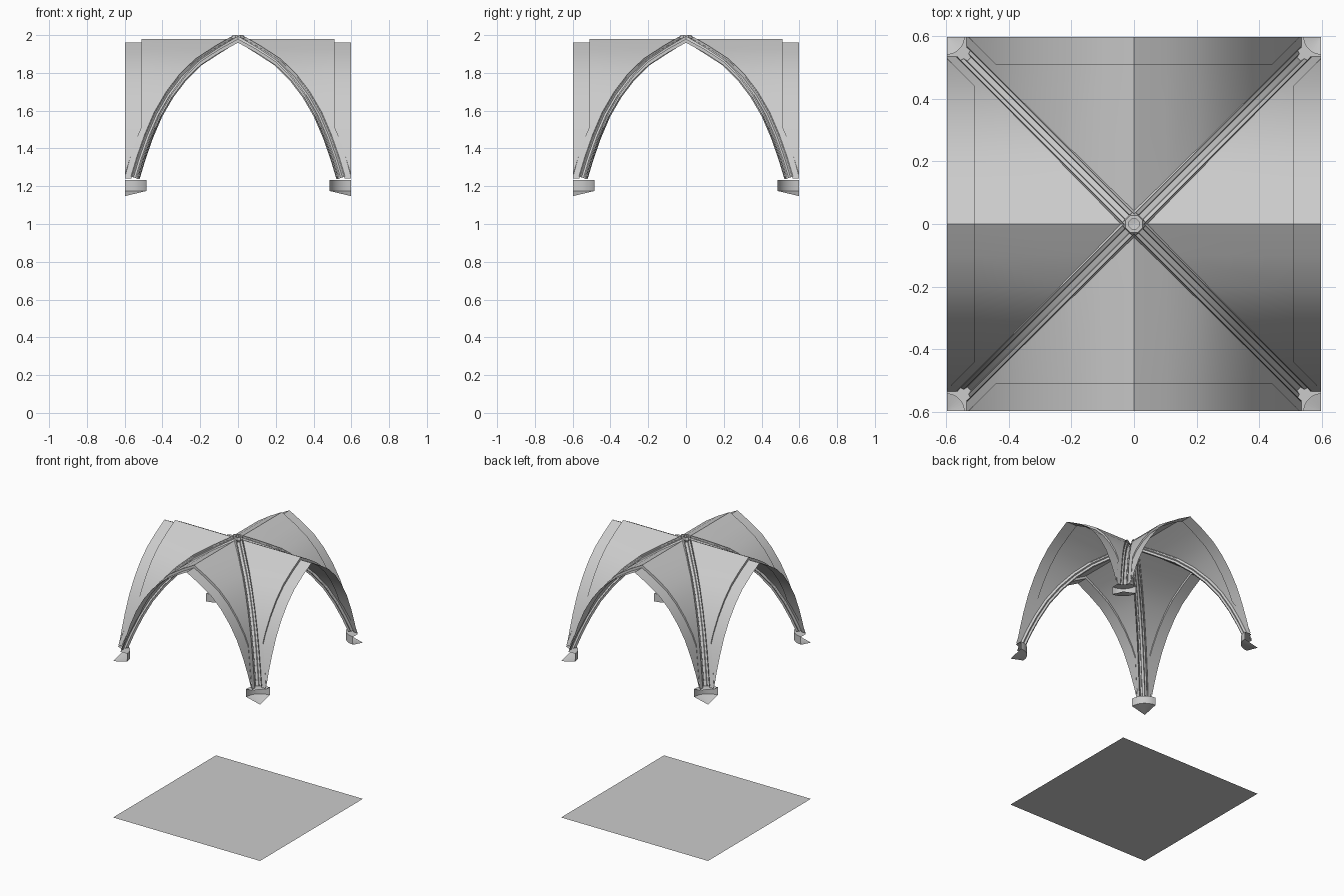
import bpy, math
from mathutils import Vector, Matrix

if "Cube" in bpy.data.objects:
    bpy.data.objects.remove(bpy.data.objects["Cube"])

HALF = 0.597
# pointed arch: half-span offset -> height of the underside
ARCH = [(0, 1.96), (.1, 1.905), (.2, 1.84), (.28, 1.762), (.35, 1.67),
        (.41, 1.567), (.46, 1.45), (.5, 1.335), (.53, 1.235), (.54, 1.2)]


def height(x):
    x = abs(x)
    for (a, za), (b, zb) in zip(ARCH, ARCH[1:]):
        if x <= b:
            return za + (zb - za) * (x - a) / (b - a)
    return ARCH[-1][1]


def build(name, verts, faces, turn=0, smooth=True):
    me = bpy.data.meshes.new(name)
    rot = Matrix.Rotation(turn * math.pi / 2, 3, 'Z')
    me.from_pydata([rot @ Vector(v) for v in verts], [], faces)
    me.update()
    ob = bpy.data.objects.new(name, me)
    bpy.context.collection.objects.link(ob)
    if smooth:
        bpy.ops.object.select_all(action='DESELECT')
        ob.select_set(True)
        bpy.context.view_layer.objects.active = ob
        bpy.ops.object.shade_smooth_by_angle(angle=math.radians(32))
    return ob


def loft(name, rows, turn=0, smooth=True):
    """Skin a list of equally long point rows."""
    n = len(rows[0])
    verts = [p for r in rows for p in r]
    faces = [(i * n + j, i * n + j + 1, (i + 1) * n + j + 1, (i + 1) * n + j)
             for i in range(len(rows) - 1) for j in range(n - 1)]
    return build(name, verts, faces, turn, smooth)


def edge(x):
    # line where the web meets the wall arch
    return min(HALF, max(.51, abs(x) + .07))


def columns(limit):
    half = sorted({a for a, _ in ARCH if 0 < a < limit} | {.44, limit})
    return [-a for a in reversed(half)] + [0] + half


# diagonal rib section: (across, along outward normal)
RIB = [(-.03, .02), (-.022, .032), (-.022, .012), (-.011, .008), (-.008, -.006),
       (.008, -.006), (.011, .008), (.022, .012), (.022, .032), (.03, .02)]
d = Vector((1, 1, 0)).normalized()
side = Vector((-1, 1, 0)).normalized()

for k in range(4):
    # curved web panel
    loft(f"web_{k}", [[(x, abs(x) + .03, height(x) + .02), (x, edge(x), height(x) + .02)]
                      for x in columns(.534)], k)
    # wall arch band with its step up to the web
    loft(f"wall_arch_{k}", [[(x, edge(x), height(x) + .02), (x, edge(x), height(x)),
                             (x, HALF, height(x))] for x in columns(.526)], k)

    # diagonal rib swept from crown to springing
    path = [(t, z) for t, z in ARCH[:-1]]
    rows = []
    for i, (t, z) in enumerate(path):
        a, b = path[max(i - 1, 0)], path[min(i + 1, len(path) - 1)]
        tan = Vector((b[0] - a[0], b[0] - a[0], b[1] - a[1])).normalized()
        nor = Vector((0, 0, 1)) if i == 0 else side.cross(tan).normalized()
        if nor.z < 0:
            nor = -nor
        base = Vector((t, t, z + .006)) + d * (.015 if i == 0 else 0)
        rows.append([base + side * u + nor * w for u, w in RIB])
    loft(f"diagonal_rib_{k}", rows, k)

    # quarter-round corbel tapering into the corner
    rows = []
    for j in range(9):
        a = math.pi + j * math.pi / 16
        c, s = math.cos(a), math.sin(a)
        rows.append([(HALF + r * c, HALF + r * s, z) for r, z in
                     ((.055, 1.233), (.113, 1.233), (.113, 1.175), (0, 1.148))])
    loft(f"corbel_{k}", rows, k)

# crown boss ring
rows = []
for j in range(9):
    a = math.pi / 8 + j * math.pi / 4
    rows.append([(r * math.cos(a), r * math.sin(a), z) for r, z in
                 ((.018, 1.975), (.018, 2.0), (.03, 2.0), (.034, 1.985), (.026, 1.965), (0, 1.962))])
loft("crown_boss", rows, smooth=False)

# floor bay
build("floor", [(-HALF, -HALF, 0), (HALF, -HALF, 0), (HALF, HALF, 0), (-HALF, HALF, 0)],
      [(0, 1, 2, 3)], smooth=False)
